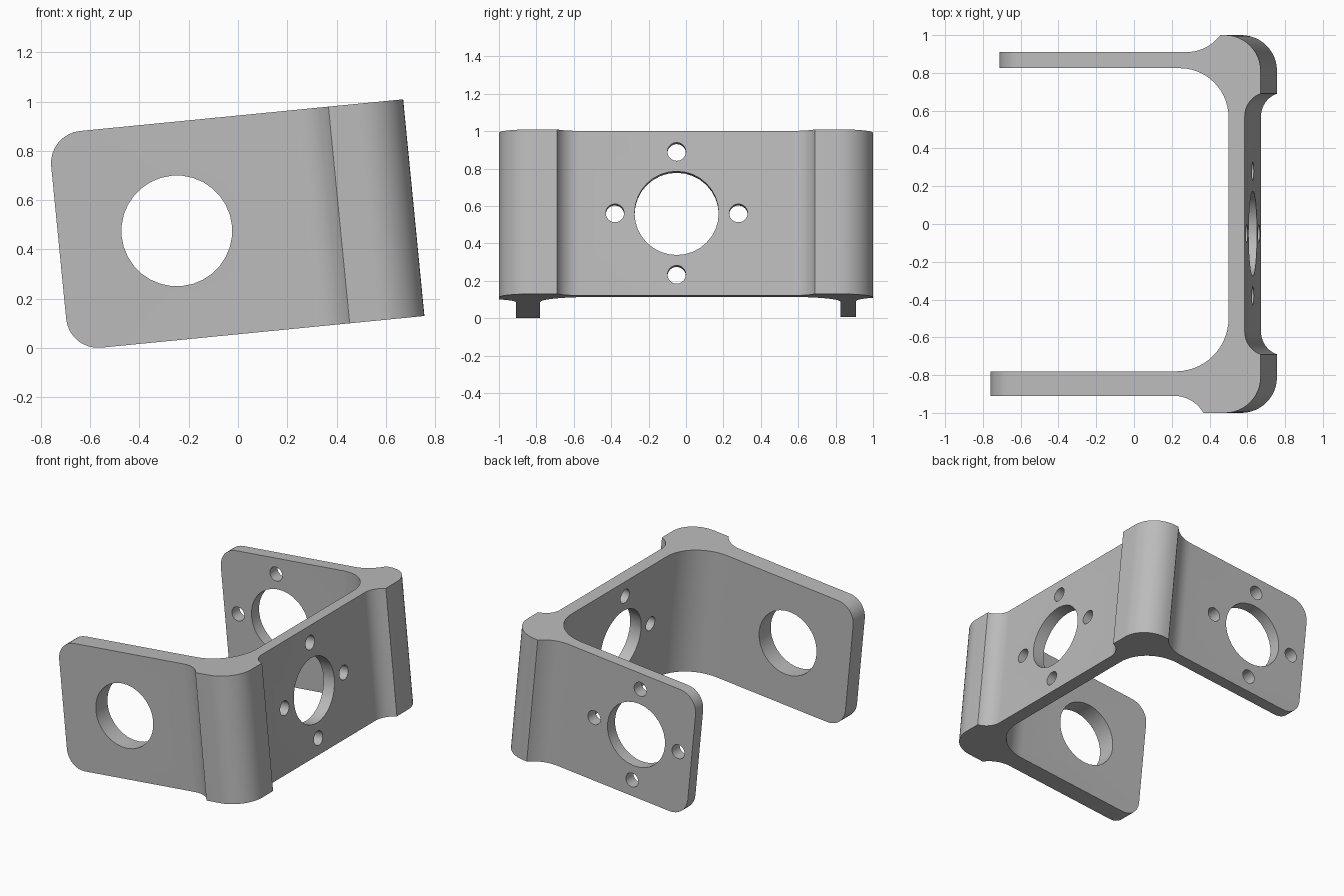
import bpy, bmesh
from math import asin, cos, sin, radians, pi
from mathutils import Matrix, Vector

cube = bpy.data.objects.get("Cube")
if cube:
    bpy.data.objects.remove(cube, do_unlink=True)

HEIGHT = 0.884
WEB_IN, WEB_OUT = -0.171, -0.085
HOLE_R, BOLT_R, BOLT_RING = 0.225, 0.049, 0.33


def arc(cx, cy, r, a0, a1, n=10):
    angles = [a0 + (a1 - a0) * i / n for i in range(n + 1)]
    return [(cx + r * cos(a), cy + r * sin(a)) for a in angles]


def corner_profile(y_in, y_out, end, lip, run, fillet):
    """Half of the bracket outline, from web inside round to web outside."""
    pts = arc(WEB_IN - fillet, y_in - fillet, fillet, 0, pi / 2, 14)
    pts += [(end, y_in), (end, y_out)]
    # hollow blend from arm up to the thick corner
    drop = 1 - y_out
    r = (run ** 2 + drop ** 2) / (2 * drop)
    pts += arc(lip - run, y_out + r, r, -pi / 2, -pi / 2 + asin(run / r))
    # rounded outer corner
    pts += arc(-0.19, 0.81, 0.19, pi / 2, 0, 12)
    # hollow blend from corner down to the web
    dy = 0.12
    r = (dy ** 2 + WEB_OUT ** 2) / (2 * -WEB_OUT)
    pts += arc(WEB_OUT + r, 0.69 - dy, r, pi - asin(dy / r), pi)
    return pts


def new_object(name, bm):
    bmesh.ops.recalc_face_normals(bm, faces=bm.faces)
    mesh = bpy.data.meshes.new(name)
    bm.to_mesh(mesh)
    bm.free()
    obj = bpy.data.objects.new(name, mesh)
    bpy.context.collection.objects.link(obj)
    return obj


# Bracket body: extruded outline with a thick arm and a shorter thin arm
ENDS = (-1.449, -1.402)
back = corner_profile(0.825, 0.91, ENDS[1], -0.215, 0.18, 0.26)
front = corner_profile(0.78, 0.91, ENDS[0], -0.305, 0.155, 0.28)
outline = back + [(x, -y) for x, y in reversed(front)]

bm = bmesh.new()
base = bm.faces.new([bm.verts.new((x, y, 0)) for x, y in outline])
top = bmesh.ops.extrude_face_region(bm, geom=[base])["geom"]
bmesh.ops.translate(bm, vec=(0, 0, HEIGHT),
                    verts=[v for v in top if isinstance(v, bmesh.types.BMVert)])
bmesh.ops.recalc_face_normals(bm, faces=bm.faces)

# Rounded arm corners
tips = [e for e in bm.edges
        if all(v.co.x < -1.3 for v in e.verts)
        and abs(e.verts[0].co.z - e.verts[1].co.z) < 1e-4]
bmesh.ops.bevel(bm, geom=tips, offset=0.13, segments=8, profile=0.5, affect='EDGES')
bracket = new_object("bracket", bm)

# Hole cutters
cut = bmesh.new()


def drill(center, axis, radius, length):
    turn = Vector(axis).to_track_quat('Z', 'Y').to_matrix().to_4x4()
    bmesh.ops.create_cone(cut, cap_ends=True, segments=32, radius1=radius, radius2=radius,
                          depth=length, matrix=Matrix.Translation(center) @ turn)


MID = HEIGHT / 2
web = Vector((-0.13, -0.05, MID))
arm = Vector((-0.967, 0.87, MID))
drill(web, (1, 0, 0), HOLE_R, 0.2)
drill((arm.x, 0, MID), (0, 1, 0), HOLE_R, 2.2)
for s in (-1, 1):
    for d in (Vector((0, 0, 1)), Vector((0, 1, 0))):
        drill(web + d * s * BOLT_RING, (1, 0, 0), BOLT_R, 0.2)
    for d in (Vector((0, 0, 1)), Vector((1, 0, 0))):
        drill(arm + d * s * BOLT_RING, (0, 1, 0), BOLT_R, 0.2)
cutter = new_object("hole_cutter", cut)
cutter.hide_render = True

mod = bracket.modifiers.new("holes", 'BOOLEAN')
mod.operation = 'DIFFERENCE'
mod.solver = 'EXACT'
mod.object = cutter
for o in bpy.context.selected_objects:
    o.select_set(False)
bpy.context.view_layer.objects.active = bracket
bracket.select_set(True)
bpy.ops.object.modifier_apply(modifier=mod.name)
bpy.data.objects.remove(cutter, do_unlink=True)

# Material
grey = bpy.data.materials.new("plain_grey")
grey.use_nodes = True
colour = (0.5, 0.5, 0.5, 1)
grey.diffuse_color = colour
grey.node_tree.nodes["Principled BSDF"].inputs["Base Color"].default_value = colour
bracket.data.materials.clear()
bracket.data.materials.append(grey)

bpy.ops.object.shade_smooth_by_angle(angle=radians(30))

# Lean the bracket back so it rests on its arm tips
bracket.rotation_euler = (0, -radians(5.6), 0)
bracket.location = (0.757, 0, 0.13)
